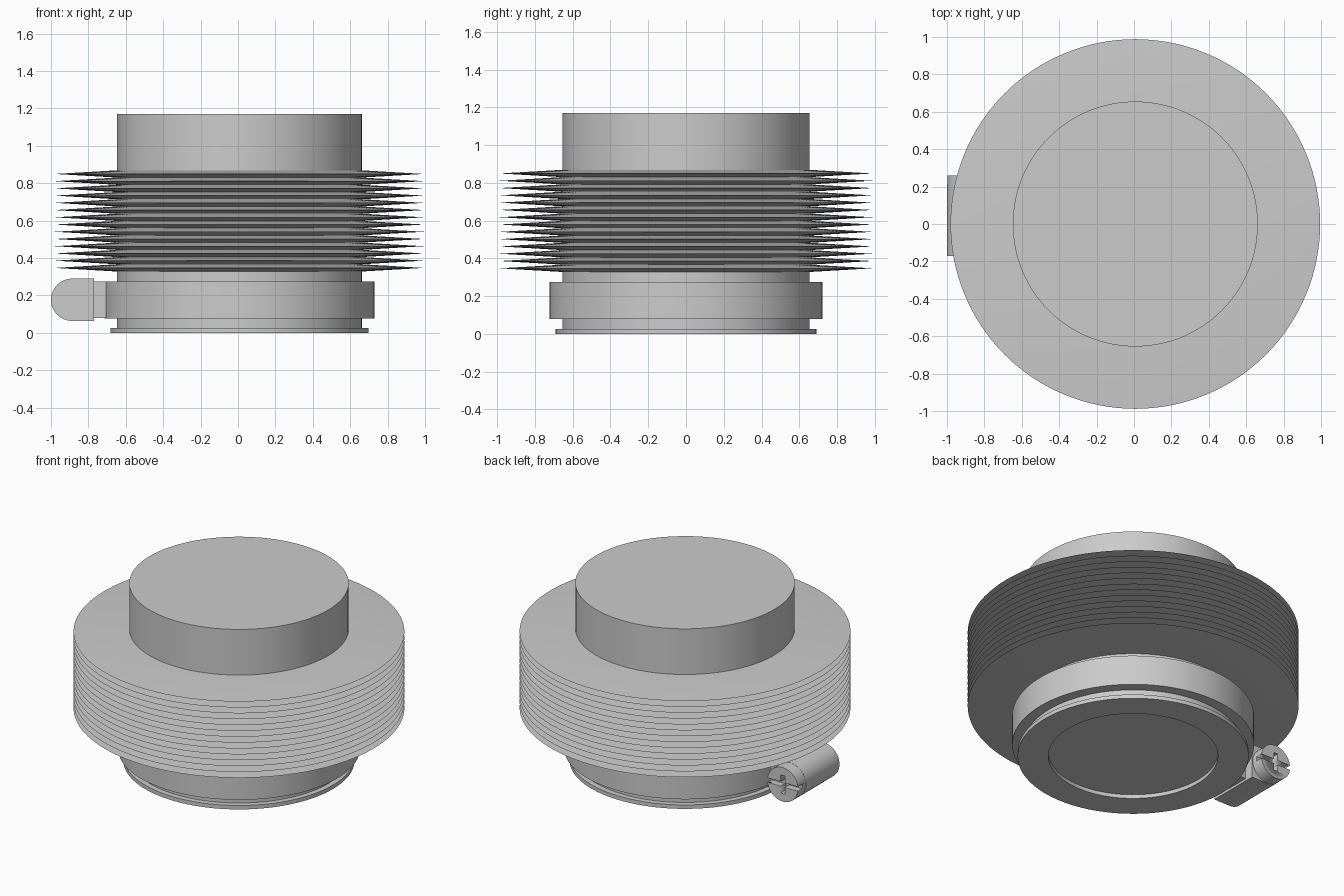
import bpy, bmesh, math

if "Cube" in bpy.data.objects:
    bpy.data.objects.remove(bpy.data.objects["Cube"])

CX = 0.007            # axis of the round body
SEG = 128

grey = bpy.data.materials.new("plain grey")
grey.diffuse_color = (0.6, 0.6, 0.6, 1)
grey.use_nodes = True
grey.node_tree.nodes["Principled BSDF"].inputs["Base Color"].default_value = grey.diffuse_color


def finish(bm, name):
    bmesh.ops.remove_doubles(bm, verts=bm.verts, dist=1e-5)
    bmesh.ops.recalc_face_normals(bm, faces=bm.faces)
    me = bpy.data.meshes.new(name)
    bm.to_mesh(me)
    bm.free()
    ob = bpy.data.objects.new(name, me)
    bpy.context.collection.objects.link(ob)
    me.materials.append(grey)
    return ob


def ring(name, profile):
    """Revolve a closed (radius, z) profile around the body axis."""
    bm = bmesh.new()
    loops = [[bm.verts.new((CX + r * math.cos(a), r * math.sin(a), z)) for r, z in profile]
             for a in (2 * math.pi * i / SEG for i in range(SEG))]
    n = len(profile)
    for i in range(SEG):
        a, b = loops[i], loops[(i + 1) % SEG]
        for j in range(n):
            k = (j + 1) % n
            bm.faces.new((a[j], b[j], b[k], a[k]))
    return finish(bm, name)


def extrude_y(name, outline, y0, y1, bevel=0.0):
    """Extrude an (x, z) outline along y."""
    bm = bmesh.new()
    a = [bm.verts.new((x, y0, z)) for x, z in outline]
    b = [bm.verts.new((x, y1, z)) for x, z in outline]
    bm.faces.new(a)
    cap = bm.faces.new(b)
    for i in range(len(a)):
        k = (i + 1) % len(a)
        bm.faces.new((a[i], a[k], b[k], b[i]))
    if bevel:
        bmesh.ops.bevel(bm, geom=list(cap.edges), offset=bevel, segments=2,
                        affect='EDGES', profile=0.5)
    return finish(bm, name)


def rect(x0, x1, z0, z1):
    return [(x0, z0), (x1, z0), (x1, z1), (x0, z1)]


def arc(cx, cz, r, a0, a1, n):
    return [(cx + r * math.cos(math.radians(a0 + (a1 - a0) * i / n)),
             cz + r * math.sin(math.radians(a0 + (a1 - a0) * i / n))) for i in range(n + 1)]


# solid core
bm = bmesh.new()
bmesh.ops.create_cone(bm, cap_ends=True, segments=SEG, radius1=0.655, radius2=0.655, depth=1.145)
bmesh.ops.translate(bm, verts=bm.verts, vec=(CX, 0, 0.025 + 1.145 / 2))
finish(bm, "core")

# bottom lip and clamp band
ring("bottom_lip", [(0.506, 0), (0.69, 0), (0.69, 0.026), (0.506, 0.026)])
ring("clamp_band", [(0.64, 0.078), (0.722, 0.078), (0.722, 0.275), (0.64, 0.275)])

# stack of sharp-edged pleats
N, Z0, Z1 = 14, 0.328, 0.869
step = (Z1 - Z0) / N
pleats = [(0.64, Z0)]
for i in range(N):
    pleats += [(0.656, Z0 + i * step), (0.988, Z0 + (i + 0.5) * step)]
pleats += [(0.656, Z1), (0.64, Z1)]
ring("pleats", pleats)

# clamp bracket and rounded screw housing
SX, SZ, R = -0.887, 0.177, 0.113
extrude_y("clamp_bracket", rect(-0.775, -0.68, 0.08, 0.274), -0.12, 0.12)
extrude_y("screw_housing",
          arc(SX, SZ, R, 90, 270, 24) + [(-0.77, SZ - R), (-0.77, SZ + R)], -0.17, 0.18)

# screw head with a long slot and a short cross slot
head = extrude_y("screw_head", arc(SX, SZ, R - 0.001, 0, 360, 48)[:-1], 0.17, 0.26, 0.012)
slots = [extrude_y("long_slot_cutter", rect(SX - 0.15, SX + 0.15, SZ - 0.015, SZ + 0.015), 0.215, 0.3),
         extrude_y("cross_slot_cutter", rect(SX - 0.015, SX + 0.015, SZ - 0.06, SZ + 0.06), 0.205, 0.31)]

# smooth shading with sharp edges kept
bpy.ops.object.select_all(action='SELECT')
bpy.context.view_layer.objects.active = head
bpy.ops.object.shade_smooth_by_angle(angle=math.radians(30))

for cutter in slots:
    mod = head.modifiers.new(cutter.name, 'BOOLEAN')
    mod.operation = 'DIFFERENCE'
    mod.solver = 'EXACT'
    mod.object = cutter
    cutter.hide_render = True
    cutter.hide_set(True)
